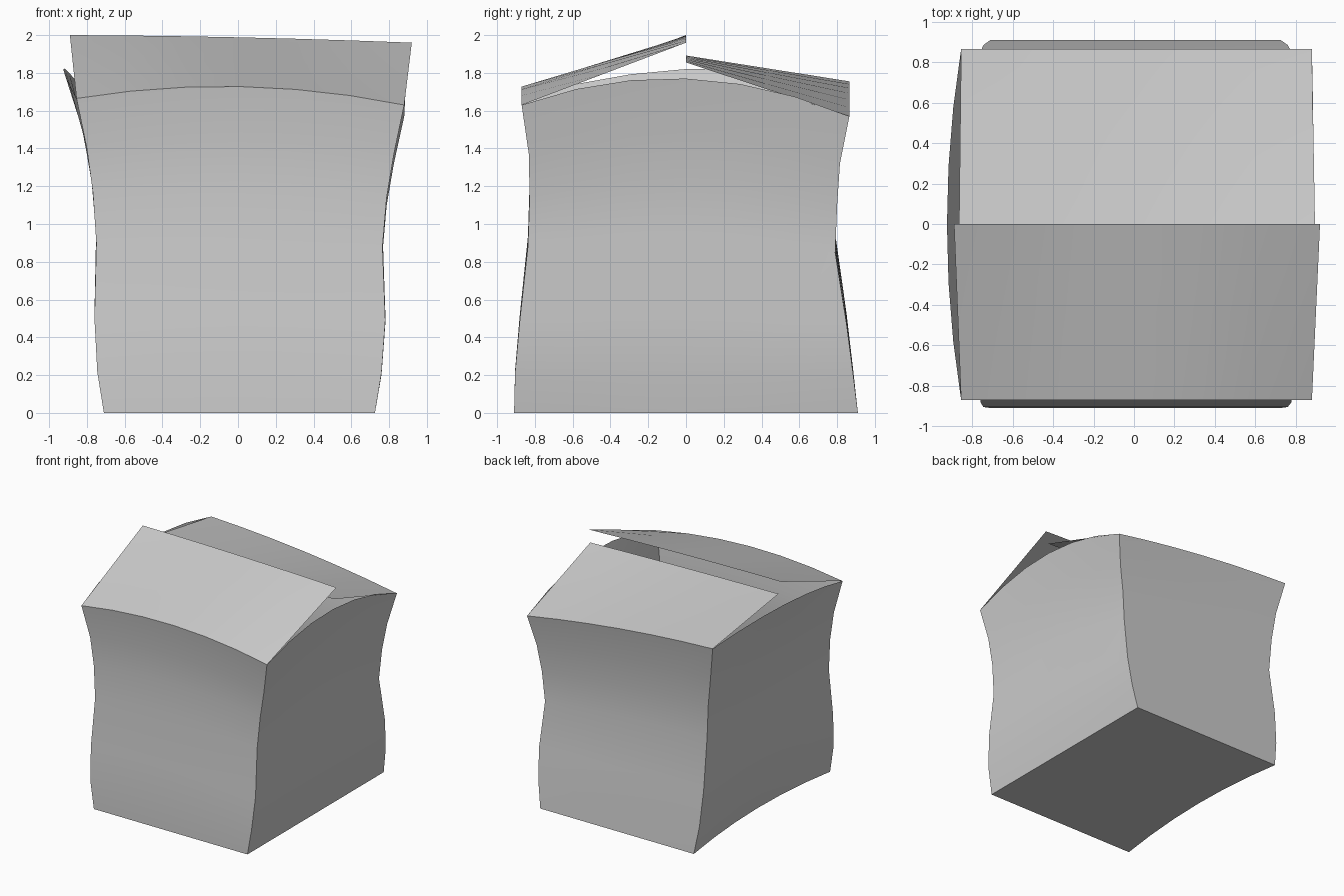
import bpy, bmesh, math
from mathutils import Vector

if "Cube" in bpy.data.objects:
    bpy.data.objects.remove(bpy.data.objects["Cube"])

N = 6  # segments along each wall

# Corner profiles: height fraction, left x, right x, front y, back y
PROFILE = [
    (0.00, -0.71, 0.725, -0.91, 0.91),
    (0.13, -0.745, 0.76, -0.905, 0.885),
    (0.30, -0.76, 0.78, -0.88, 0.85),
    (0.54, -0.75, 0.765, -0.837, 0.79),
    (0.70, -0.768, 0.787, -0.828, 0.80),
    (0.84, -0.80, 0.825, -0.832, 0.815),
    (1.00, -0.855, 0.88, -0.87, 0.865),
]
# Rim height at each corner
RIM = {"fl": 1.665, "fr": 1.63, "br": 1.57, "bl": 1.755}


def corner(name, row):
    t, left, right, front, back = row
    return Vector((left if name[1] == "l" else right,
                   front if name[0] == "f" else back, t * RIM[name]))


def bowed(a, b, bow):
    """Line of points from a to b, pushed out in the middle by bow."""
    return [a.lerp(b, i / N) + Vector(bow) * 4 * (i / N) * (1 - i / N)
            for i in range(N + 1)]


def add_rows(bm, rows):
    grid = [[bm.verts.new(p) for p in row] for row in rows]
    for r0, r1 in zip(grid, grid[1:]):
        for i in range(len(r0) - 1):
            bm.faces.new((r0[i], r0[i + 1], r1[i + 1], r1[i]))


def finish(bm, name):
    mesh = bpy.data.meshes.new(name)
    bm.to_mesh(mesh)
    bm.free()
    ob = bpy.data.objects.new(name, mesh)
    bpy.context.collection.objects.link(ob)
    bpy.ops.object.select_all(action="DESELECT")
    ob.select_set(True)
    bpy.context.view_layer.objects.active = ob
    bpy.ops.object.shade_smooth_by_angle(angle=math.radians(40))
    return ob


# Four walls: start corner, end corner, rim bow, bottom bow
WALLS = [
    ("fl", "fr", (0, 0.0, 0.08), (0, 0, 0)),
    ("fr", "br", (0.01, 0, 0.17), (0, 0, 0)),
    ("br", "bl", (0, 0.0, 0.03), (0, 0, 0)),
    ("bl", "fl", (-0.07, 0, 0.11), (0.04, 0, 0.03)),
]


def wall_rows(a, b, top, bottom):
    rows = []
    for row in PROFILE:
        t = row[0]
        bow = Vector((top[0] * t ** 5, top[1], top[2] * t)) + Vector(bottom) * (1 - t) ** 4
        rows.append(bowed(corner(a, row), corner(b, row), bow))
    return rows


# Box body with closed bottom and open top
bm = bmesh.new()
base = []
for wall in WALLS:
    rows = wall_rows(*wall)
    add_rows(bm, rows)
    base += rows[0][:-1]
bm.faces.new([bm.verts.new(p) for p in reversed(base)])
bmesh.ops.remove_doubles(bm, verts=bm.verts, dist=0.0005)
finish(bm, "box_body")


# Front and back lid flaps, hinged on the rim and raised toward the middle
def flap(name, wall, free_a, free_b, bow):
    hinge = wall_rows(*wall)[-1]
    free = bowed(Vector(free_a), Vector(free_b), bow)
    middle = [h.lerp(f, 0.5) for h, f in zip(hinge, free)]
    bm = bmesh.new()
    add_rows(bm, [hinge, middle, free])
    finish(bm, name)


flap("front_flap", WALLS[0], (-0.89, 0, 2.0), (0.92, 0, 1.96), (0, 0, 0.008))
flap("back_flap", WALLS[2], (0.895, 0, 1.855), (-0.865, 0, 1.892), (0, 0, 0.005))
